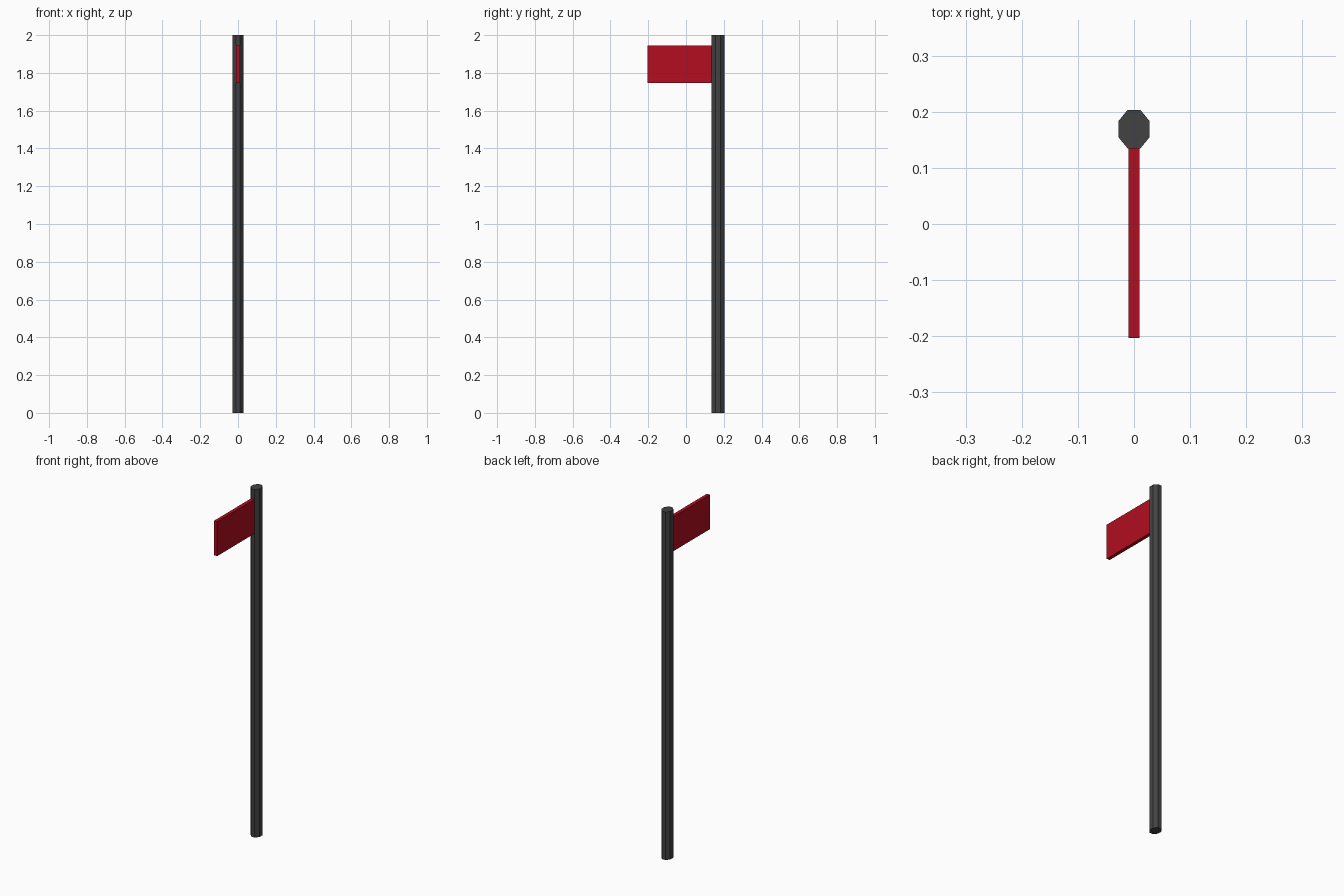
import bpy
from math import pi, cos

if "Cube" in bpy.data.objects:
    bpy.data.objects.remove(bpy.data.objects["Cube"])


def paint(obj, name, color):
    mat = bpy.data.materials.new(name)
    mat.diffuse_color = (*color, 1.0)
    mat.use_nodes = True
    mat.node_tree.nodes["Principled BSDF"].inputs["Base Color"].default_value = mat.diffuse_color
    obj.data.materials.append(mat)


POLE_Y, HALF_X, HALF_Y, HEIGHT = 0.169, 0.028, 0.034, 2.0

# Eight-sided pole, flats facing the axes, slightly deeper than wide
bpy.ops.mesh.primitive_cylinder_add(vertices=8, radius=1 / cos(pi / 8), depth=1,
                                    rotation=(0, 0, pi / 8))
pole = bpy.context.object
pole.name = "pole"
bpy.ops.object.transform_apply(rotation=True)
pole.scale = (HALF_X, HALF_Y, HEIGHT)
pole.location = (0, POLE_Y, HEIGHT / 2)
paint(pole, "dark_grey", (0.055, 0.055, 0.055))

# Flat flag board reaching forward from the pole
front, back = -0.203, POLE_Y - HALF_Y
bpy.ops.mesh.primitive_cube_add(size=1, location=(0, (front + back) / 2, 1.845))
flag = bpy.context.object
flag.name = "flag"
flag.scale = (0.02, back - front, 0.198)
paint(flag, "red", (0.45, 0.004, 0.014))
